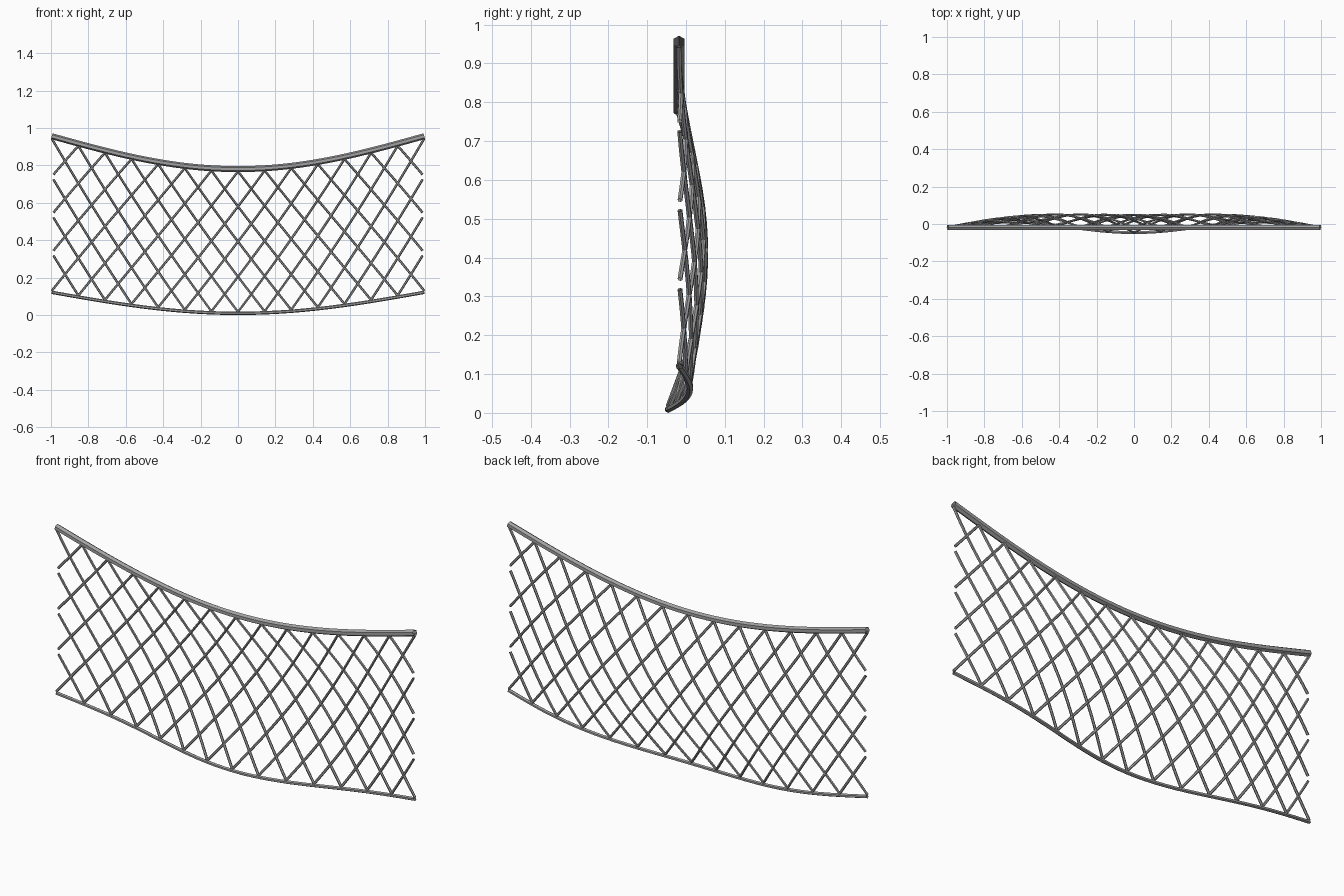
import bpy
import bmesh
from math import sin, cos, pi, tau
from mathutils import Vector

if "Cube" in bpy.data.objects:
    bpy.data.objects.remove(bpy.data.objects["Cube"], do_unlink=True)

HALF = 0.996      # half length of the ropes
CELLS = 14        # net cells along the rope
SPAN = 4          # cells crossed by one strand from top to bottom
EDGE = 0.987      # strands stop here at the open sides

grey = bpy.data.materials.new("rope_grey")
grey.use_nodes = True
colour = (0.36, 0.36, 0.36, 1)
grey.diffuse_color = colour
grey.node_tree.nodes["Principled BSDF"].inputs["Base Color"].default_value = colour


def net_point(x, v, inset_top=0.0, inset_bottom=0.0):
    """Point on the billowing net: v runs from 0 at the top to 1 at the bottom."""
    sag = cos(pi * x / 2)
    top = 0.957 - 0.177 * sag - inset_top
    bottom = 0.122 - 0.113 * sag + inset_bottom
    y = -0.018 + 0.08 * sin(pi * v) * sag - 0.028 * v * cos(1.5 * pi * x)
    return Vector((x, y, top + (bottom - top) * v))


def add_tube(bm, path, radius, sides=6):
    """Open-ended tube along a path, with one corner facing upward."""
    rings = []
    for i, point in enumerate(path):
        along = (path[min(i + 1, len(path) - 1)] - path[max(i - 1, 0)]).normalized()
        side = along.cross(Vector((0, 0, 1))).normalized()
        up = side.cross(along)
        rings.append([bm.verts.new(point + radius * (up * cos(tau * k / sides)
                                                     + side * sin(tau * k / sides)))
                      for k in range(sides)])
    for a, b in zip(rings, rings[1:]):
        for k in range(sides):
            n = (k + 1) % sides
            bm.faces.new((a[k], a[n], b[n], b[k]))


def make_object(name, paths, radius):
    bm = bmesh.new()
    for path in paths:
        add_tube(bm, path, radius)
    mesh = bpy.data.meshes.new(name)
    bm.to_mesh(mesh)
    bm.free()
    mesh.materials.append(grey)
    obj = bpy.data.objects.new(name, mesh)
    bpy.context.collection.objects.link(obj)


# Thick top rope and thin bottom rope
steps = 40
xs = [HALF * (2 * i / steps - 1) for i in range(steps + 1)]
make_object("top_rope", [[net_point(x, 0) for x in xs]], 0.016)
make_object("bottom_rope", [[net_point(x, 1) for x in xs]], 0.009)

# Diagonal strands, mirrored for the second direction; those that run past
# the open sides are cut off, those from the corners stay whole
cell = 2 * HALF / CELLS
for name, flip in (("strands_falling_left", 1), ("strands_falling_right", -1)):
    paths = []
    for i in range(1 - SPAN, CELLS):
        start = -HALF + i * cell
        length = SPAN * cell
        v0 = (-EDGE - start) / length if i < 0 else 0
        v1 = (EDGE - start) / length if i > CELLS - SPAN else 1
        count = max(4, round(20 * (v1 - v0)))
        values = [v0 + (v1 - v0) * k / count for k in range(count + 1)]
        paths.append([net_point(flip * (start + length * v), v, 0.012, 0.008)
                      for v in values])
    make_object(name, paths, 0.0065)
